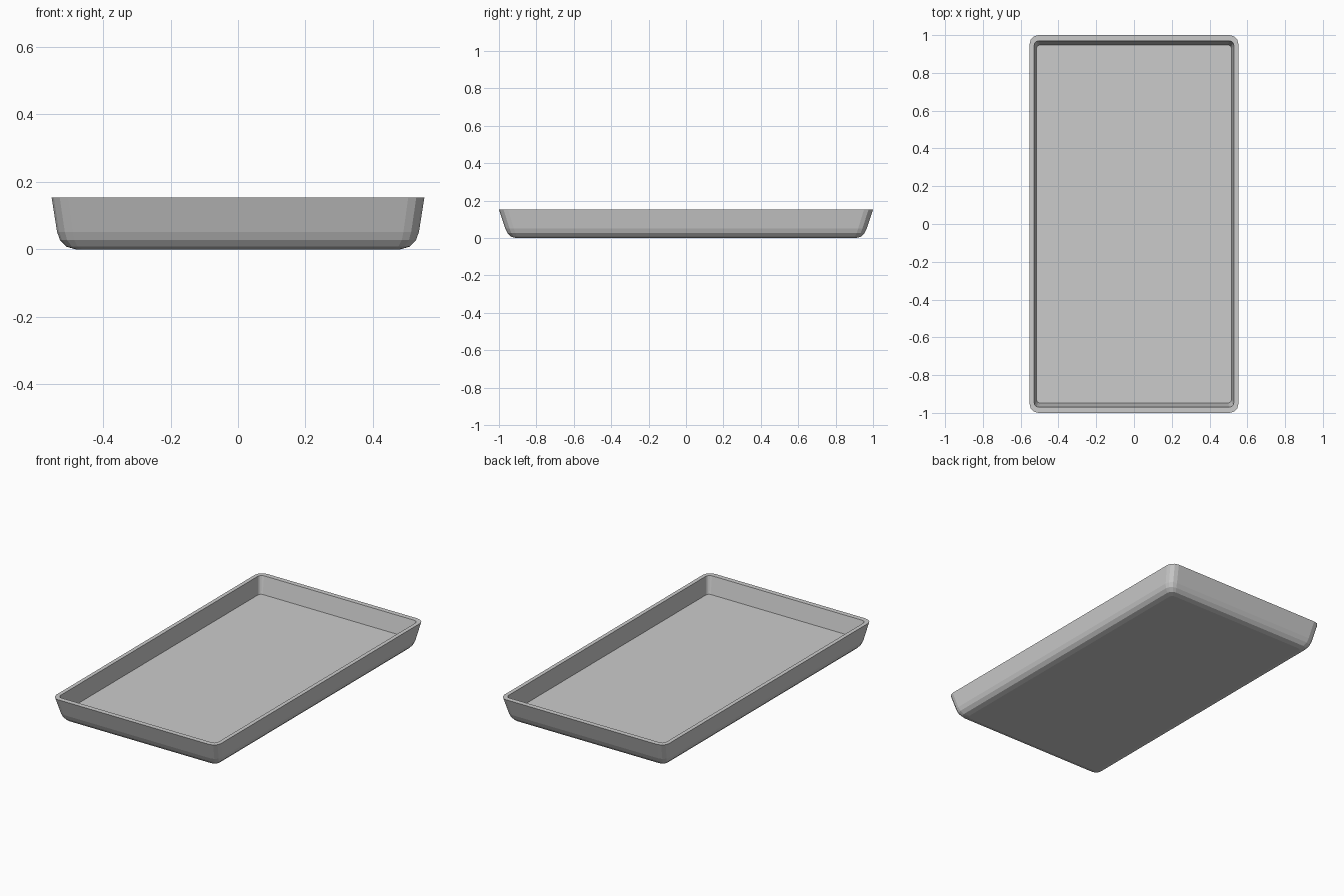
import bpy, bmesh, math

if "Cube" in bpy.data.objects:
    bpy.data.objects.remove(bpy.data.objects["Cube"])


def ring(bm, hx, hy, z, r, seg=3):
    """Rounded rectangle of vertices at height z."""
    verts = []
    for sx, sy, start in ((1, 1, 0), (-1, 1, 90), (-1, -1, 180), (1, -1, 270)):
        for i in range(seg + 1):
            a = math.radians(start + 90 * i / seg)
            verts.append(bm.verts.new((sx * (hx - r) + r * math.cos(a),
                                       sy * (hy - r) + r * math.sin(a), z)))
    return verts


# Section from underside, up the flared outer wall, over the rim, down to the floor:
# half width, half depth, height, corner radius
SECTION = [
    (0.482, 0.910, 0.000, 0.022),
    (0.510, 0.938, 0.008, 0.034),
    (0.528, 0.955, 0.027, 0.042),
    (0.537, 0.967, 0.052, 0.046),
    (0.553, 1.000, 0.153, 0.048),
    (0.529, 0.970, 0.153, 0.025),
    (0.516, 0.948, 0.050, 0.018),
]

bm = bmesh.new()
rings = [ring(bm, *s) for s in SECTION]
n = len(rings[0])
for lo, hi in zip(rings, rings[1:]):
    for i in range(n):
        j = (i + 1) % n
        bm.faces.new((lo[i], lo[j], hi[j], hi[i]))
bm.faces.new(rings[0][::-1])   # underside
bm.faces.new(rings[-1])        # inner floor

mesh = bpy.data.meshes.new("tray")
bm.to_mesh(mesh)
bm.free()
tray = bpy.data.objects.new("tray", mesh)
bpy.context.collection.objects.link(tray)
